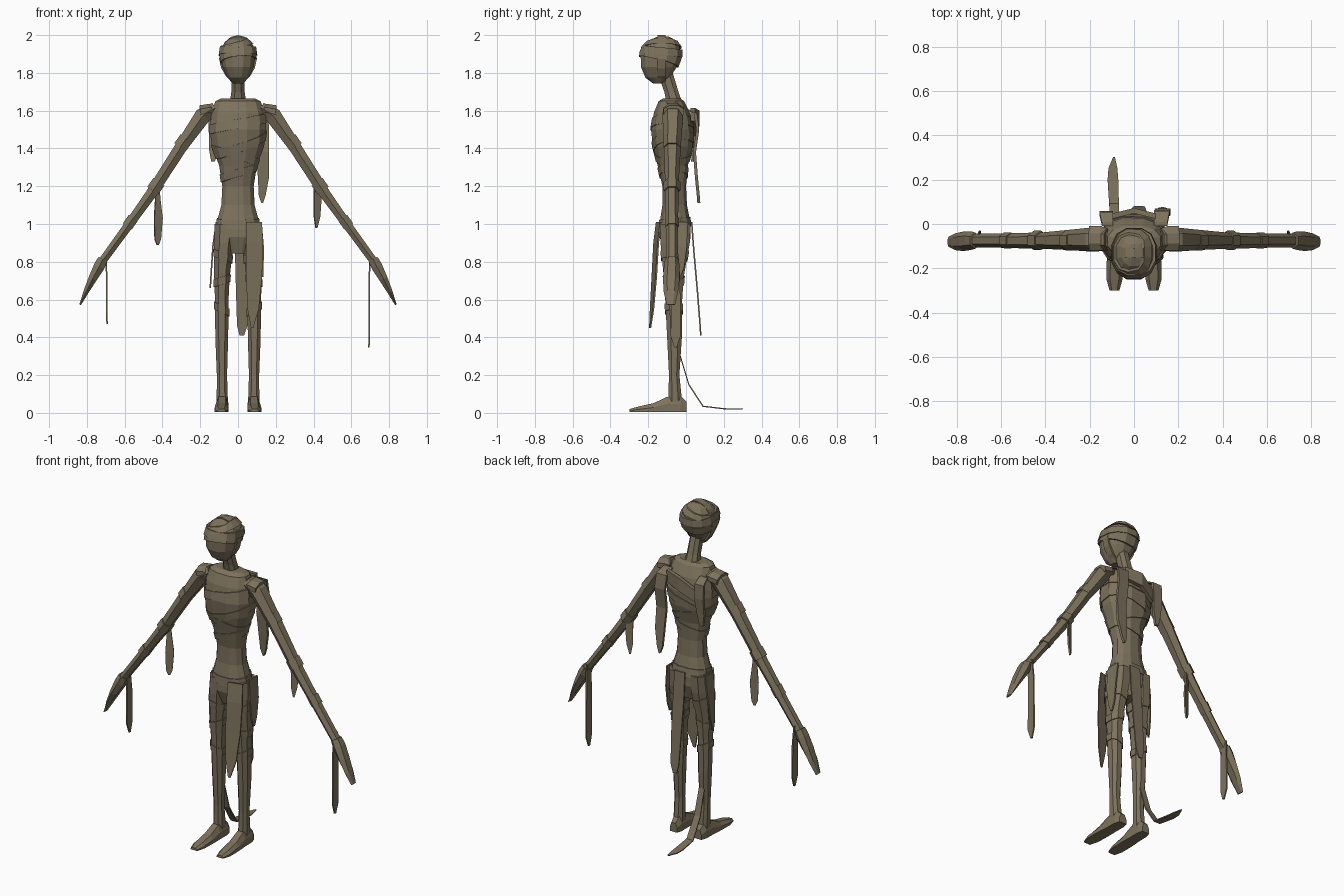
import bpy, bmesh, math
from mathutils import Vector as V

cloth = bpy.data.materials.new("old linen")
cloth.diffuse_color = (0.205, 0.168, 0.108, 1)


def make(name, rings, cap=True, loop=False):
    """Skin a list of point rings into one flat-shaded object."""
    bm = bmesh.new()
    vs = [[bm.verts.new(p) for p in r] for r in rings]
    n = len(vs[0])
    pairs = list(zip(vs, vs[1:])) + ([(vs[-1], vs[0])] if loop else [])
    for a, b in pairs:
        for k in range(n):
            j = (k + 1) % n
            bm.faces.new((a[k], a[j], b[j], b[k]))
    if cap and not loop:
        bm.faces.new(vs[0])
        bm.faces.new(vs[-1])
    bmesh.ops.recalc_face_normals(bm, faces=bm.faces)
    me = bpy.data.meshes.new(name)
    bm.to_mesh(me)
    bm.free()
    me.materials.append(cloth)
    ob = bpy.data.objects.new(name, me)
    bpy.context.collection.objects.link(ob)
    return ob


def oval(cx, z, hx, y0, y1, n):
    """Slightly boxy horizontal ring."""
    cy, hy = (y0 + y1) / 2, (y1 - y0) / 2
    pts = []
    for k in range(n):
        a = 2 * math.pi * (k + 0.5) / n
        c, s = math.cos(a), math.sin(a)
        pts.append(V((cx + hx * math.copysign(abs(c) ** 0.85, c) / math.cos(math.pi / n) ** 0.85,
                      cy + hy * math.copysign(abs(s) ** 0.85, s) / math.cos(math.pi / n) ** 0.85, z)))
    return pts


def body(name, prof, n):
    """Upright part from (x, z, half width, front y, back y) rows."""
    return make(name, [oval(x, z, hx, a, b, n) for x, z, hx, a, b in prof])


def sample(prof, z):
    p = sorted(prof, key=lambda r: r[1])
    z = min(max(z, p[0][1]), p[-1][1])
    for a, b in zip(p, p[1:]):
        if z <= b[1]:
            t = (z - a[1]) / (b[1] - a[1])
            return [u + (w - u) * t for u, w in zip(a, b)]


def band(name, prof, z, h, tx=0, ty=0, grow=0.007, n=12):
    """Bandage wound round an upright part, tilted sideways (tx) or forwards (ty)."""
    rings = []
    for k in range(n):
        a = 2 * math.pi * (k + 0.5) / n
        ring = []
        for dz, g in ((-h, -0.01), (-h, grow), (h, grow), (h, -0.01)):
            zz = z + dz / 2 + tx * math.cos(a) + ty * math.sin(a)
            x, _, hx, y0, y1 = sample(prof, zz)
            p = oval(x, zz, hx + g, y0 - g, y1 + g, n)[k]
            ring.append(p)
        rings.append(ring)
    return make(name, rings, loop=True)


def limb(name, path, n=6):
    """Sloping limb in the xz plane from (x, y, z, half thickness, half y) rows."""
    rings = []
    for i, (x, y, z, t, hy) in enumerate(path):
        a, b = path[max(i - 1, 0)], path[min(i + 1, len(path) - 1)]
        d = V((b[0] - a[0], 0, b[2] - a[2])).normalized()
        u = V((d.z, 0, -d.x))
        rings.append([V((x, y, z)) + u * t * math.cos(q) + V((0, hy * math.sin(q), 0))
                      for q in [2 * math.pi * (k + 0.5) / n for k in range(n)]])
    return make(name, rings)


def strip(name, path, across, thick):
    """Loose bandage end: path of (x, y, z, half width)."""
    w, t = V(across), V(thick)
    return make(name, [[V(p) + w * h * a + t * b for a, b in ((-1, -1), (1, -1), (1, 1), (-1, 1))]
                       for *p, h in path])


# torso and pelvis
torso = [(0, 1.665, .09, -.12, -.03), (0, 1.65, .12, -.145, -.01), (0, 1.59, .14, -.17, .02),
         (0, 1.5, .15, -.185, .04), (0, 1.41, .138, -.175, .035), (0, 1.31, .1, -.15, .01),
         (0, 1.2, .083, -.125, 0), (0, 1.1, .088, -.125, .005), (0, 1.0, .115, -.14, .025),
         (0, .93, .11, -.14, .025), (0, .845, .06, -.11, 0)]
body("torso", torso, 12)
for z, h, tx, ty in ((1.53, .05, .03, 0), (1.42, .045, .05, .02), (1.36, .04, -.04, 0),
                     (1.27, .04, .03, 0), (1.005, .05, 0, .008)):
    band("torso_wrap", torso, z, h, tx, ty, .005)

# neck and head
make("neck", [oval(0, z, hx, a, b, 8) for z, hx, a, b in
              ((1.63, .045, -.1, -.015), (1.7, .035, -.115, -.04), (1.8, .033, -.15, -.07))])
head = [(0, 1.745, .03, -.175, -.12), (0, 1.775, .055, -.215, -.085), (0, 1.83, .082, -.238, -.05),
        (0, 1.89, .09, -.24, -.028), (0, 1.94, .083, -.225, -.035), (0, 1.975, .057, -.19, -.06),
        (0, 1.992, .025, -.15, -.09)]
body("head", head, 12)
band("brow_wrap", head, 1.915, .04, 0, -.012, .013)
band("back_head_wrap", head, 1.885, .05, .01, -.03, .01)
band("crown_wrap", head, 1.95, .03, .022, 0, .011)

# bandage round the chin and crown
rings = []
for k in range(16):
    a = 2 * math.pi * k / 16
    c, s = math.cos(a), math.sin(a)
    rings.append([V((r * .1 * c * (1 - .12 * (s < 0) * -s), -.13 + y, 1.873 + r * .127 * s))
                  for r, y in ((.8, -.022), (1, -.022), (1, .022), (.8, .022))])
make("chin_wrap", rings, loop=True)

for s in (-1, 1):
    side = "right" if s < 0 else "left"
    # arm, hand and shoulder pad
    limb(side + "_arm", [(s * .12, -.07, 1.615, .035, .05), (s * .185, -.07, 1.575, .05, .055),
                         (s * .3, -.072, 1.41, .038, .045), (s * .425, -.075, 1.215, .035, .036),
                         (s * .46, -.075, 1.16, .033, .036), (s * .6, -.075, .965, .027, .032),
                         (s * .735, -.075, .78, .024, .032)])
    limb(side + "_hand", [(s * .715, -.075, .815, .03, .036), (s * .735, -.075, .775, .034, .042),
                          (s * .77, -.078, .71, .026, .044), (s * .805, -.08, .64, .016, .038),
                          (s * .836, -.08, .572, .005, .022)])
    limb(side + "_shoulder_pad", [(s * .125, -.065, 1.6, .03, .05), (s * .15, -.065, 1.603, .036, .06),
                                  (s * .2, -.065, 1.595, .036, .06)], 8)
    for x, z, t in ((.29, 1.43, .043), (.435, 1.2, .041), (.57, 1.01, .033)):
        limb(side + "_arm_wrap", [(s * (x - .016), -.074, z + .023, t, t + .003),
                                  (s * (x + .016), -.074, z - .023, t, t + .003)])
    # leg
    leg = [(s * .068, 1.0, .056, -.135, .025), (s * .074, .9, .052, -.135, .02),
           (s * .085, .72, .041, -.118, -.012), (s * .086, .6, .036, -.11, -.02),
           (s * .086, .4, .034, -.1, -.022), (s * .085, .2, .027, -.09, -.035),
           (s * .083, .05, .03, -.095, -.02)]
    body(side + "_leg", leg, 8)
    for z, tx in ((.83, .02), (.7, -.015), (.55, .02)):
        band(side + "_leg_wrap", leg, z, .04, s * tx, 0, .005, 8)
    # foot, lofted heel to toe
    make(side + "_foot", [[V((s * (cx + dx * w), y, z)) for dx, z in
                           ((-1, .005), (1, .005), (1, h * .55), (.55, h), (-.55, h), (-1, h * .55))]
                          for y, cx, w, h in ((.003, .082, .024, .06), (-.03, .083, .033, .09),
                                              (-.1, .084, .034, .085), (-.17, .086, .037, .052),
                                              (-.25, .088, .036, .034), (-.3, .088, .022, .02))])

X, Y, T = (1, 0, 0), (0, 1, 0), .004
# strips hanging from the shoulders and upper back
strip("left_back_strip", [(.12, 0, 1.61, .03), (.125, .05, 1.585, .035), (.13, .062, 1.5, .034),
                          (.13, .045, 1.38, .033), (.135, .055, 1.25, .03), (.128, .065, 1.15, .018),
                          (.128, .068, 1.11, .004)], X, (0, .008, 0))
strip("right_back_strip", [(-.12, 0, 1.61, .025), (-.125, .045, 1.585, .03), (-.125, .05, 1.5, .03),
                           (-.13, .04, 1.4, .024), (-.132, .035, 1.33, .01)], X, (0, .008, 0))
strip("upper_back_wrap", [(-.1, .035, 1.5, .035), (0, .06, 1.56, .04), (.1, .035, 1.58, .035)],
      (0, 0, 1), (0, .012, 0))
# strips hanging from the forearms and wrists
strip("right_elbow_strip", [(-.435, -.06, 1.24, .014), (-.425, -.055, 1.13, .013), (-.422, -.055, 1.03, .022),
                            (-.425, -.055, .92, .016), (-.425, -.055, .89, .005)], (1, .5, 0), (-.002, T, 0))
strip("left_elbow_strip", [(.415, -.06, 1.23, .014), (.422, -.055, 1.15, .02), (.418, -.055, 1.04, .016),
                           (.415, -.055, .98, .004)], (1, .5, 0), (-.002, T, 0))
for s, z, name in ((-1, .47, "right"), (1, .345, "left")):
    strip(name + "_wrist_strip", [(s * .7, -.06, .84, .02), (s * .695, -.055, .72, .024),
                                  (s * .695, -.055, z + .06, .026), (s * .693, -.055, z, .006)],
          Y, (T, 0, 0))
# strips hanging from the waist
strip("back_waist_strip", [(.02, .03, 1.01, .035), (.02, .042, .85, .036), (.022, .06, .65, .033),
                           (.022, .075, .46, .027), (.02, .078, .41, .012)], X, (0, T, 0))
strip("front_waist_strip", [(.085, -.145, 1.01, .042), (.088, -.158, .9, .045), (.085, -.168, .72, .042),
                            (.08, -.18, .55, .03), (.075, -.19, .45, .006)], (1, .25, 0), (0, T, 0))
strip("left_hip_strip", [(.122, -.03, 1.01, .04), (.133, -.035, .88, .04), (.132, -.035, .77, .025),
                         (.132, -.035, .72, .006)], Y, (T, 0, 0))
strip("right_hip_strip", [(-.115, -.05, 1.01, .04), (-.133, -.05, .88, .035), (-.142, -.05, .74, .02),
                          (-.147, -.05, .66, .004)], Y, (T, 0, 0))
# strip trailing on the ground behind one foot
strip("trailing_strip", [(-.085, -.03, .3, .018), (-.087, .015, .15, .02), (-.09, .09, .035, .022),
                         (-.095, .2, .022, .024), (-.095, .25, .02, .02), (-.09, .3, .02, .004)],
      X, (0, .002, .003))
